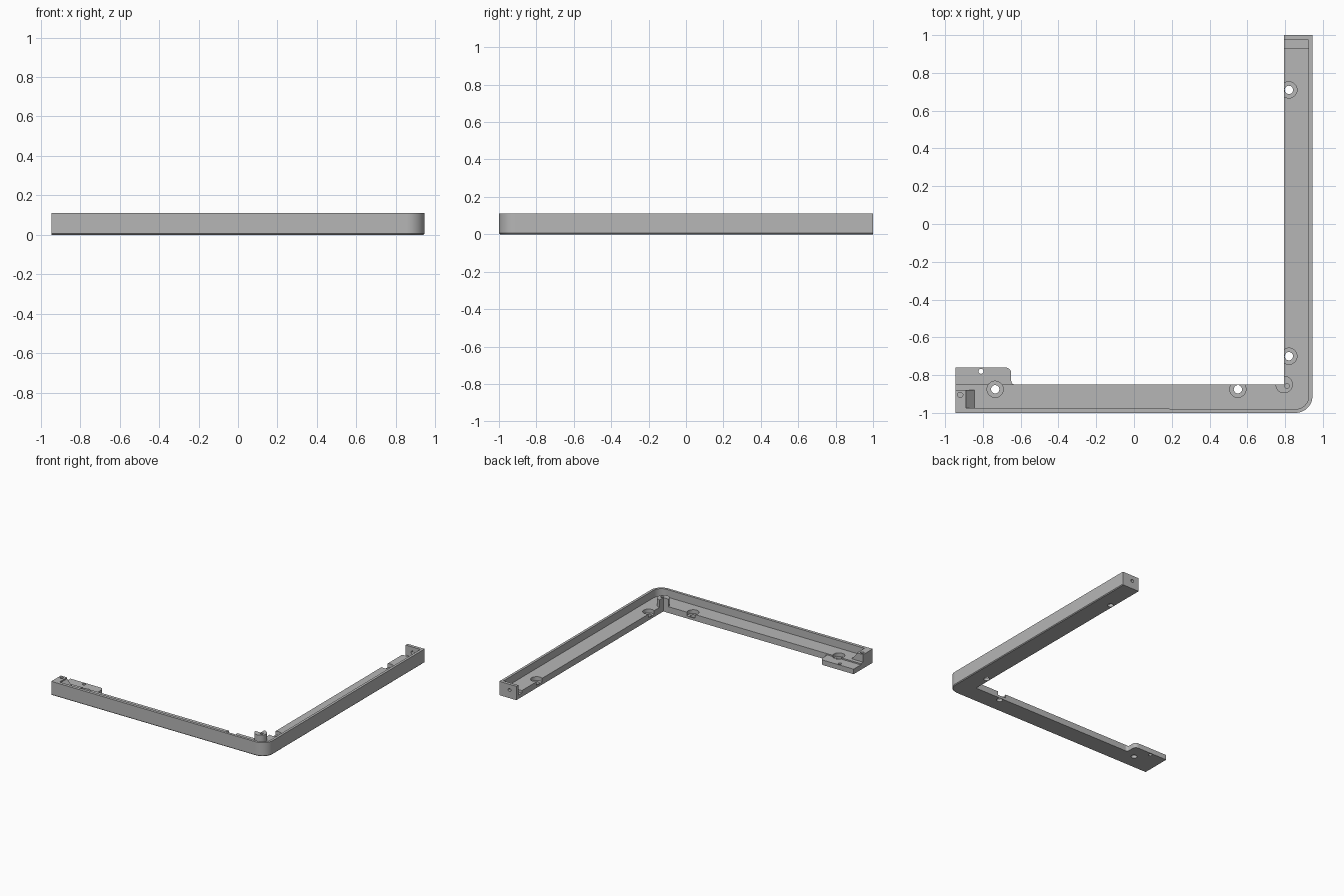
import bpy, bmesh
from math import pi, cos, sin

if "Cube" in bpy.data.objects:
    bpy.data.objects.remove(bpy.data.objects["Cube"], do_unlink=True)

grey = bpy.data.materials.new("plain_grey")
grey.use_nodes = True
grey.diffuse_color = (0.47, 0.47, 0.47, 1)
grey.node_tree.nodes["Principled BSDF"].inputs["Base Color"].default_value = grey.diffuse_color

X, Y, H = 0.945, 1.0, 0.11        # half width, half depth, wall height
IX, IY = 0.795, -0.85             # inner faces of the two arms
WALL, FLOOR = 0.02, 0.05


def arc(cx, cy, r, a0, a1, n=12):
    """Points on an arc, angles in degrees."""
    angles = [(a0 + (a1 - a0) * i / n) * pi / 180 for i in range(n + 1)]
    return [(cx + r * cos(a), cy + r * sin(a)) for a in angles]


def rect(x0, y0, x1, y1):
    return [(x0, y0), (x1, y0), (x1, y1), (x0, y1)]


def prism(name, pts, z0, z1, chamfer=0):
    """Extrude an outline; optionally chamfer the outer bottom edges."""
    bm = bmesh.new()
    face = bm.faces.new([bm.verts.new((x, y, z0)) for x, y in pts])
    new = bmesh.ops.extrude_face_region(bm, geom=[face])["geom"]
    for v in new:
        if isinstance(v, bmesh.types.BMVert):
            v.co.z = z1
    bmesh.ops.recalc_face_normals(bm, faces=bm.faces)
    if chamfer:
        def outer(v):
            return v.co.z < z0 + 1e-4 and (v.co.y < -0.91 or v.co.x > 0.86)
        edges = [e for e in bm.edges if all(outer(v) for v in e.verts)
                 and e.calc_length() > 1e-4
                 and not any(abs(e.verts[0].co[i] - e.verts[1].co[i]) < 1e-5
                             and e.verts[0].co[i] * s > 0.94
                             for i, s in ((0, -1), (1, 1)))]
        bmesh.ops.bevel(bm, geom=edges, offset=chamfer, segments=1, affect='EDGES')
    me = bpy.data.meshes.new(name)
    bm.to_mesh(me)
    bm.free()
    me.materials.append(grey)
    ob = bpy.data.objects.new(name, me)
    bpy.context.collection.objects.link(ob)
    return ob


def disc(name, x, y, r, z0, z1):
    return prism(name, arc(x, y, r, 0, 360, 32)[:-1], z0, z1)


def finish(ob, cutters=()):
    """Cut, apply and shade one part."""
    for c in cutters:
        mod = ob.modifiers.new("cut", 'BOOLEAN')
        mod.operation, mod.solver, mod.object = 'DIFFERENCE', 'EXACT', c
        c.hide_render = True
    bpy.ops.object.select_all(action='DESELECT')
    ob.select_set(True)
    bpy.context.view_layer.objects.active = ob
    bpy.ops.object.convert(target='MESH')
    bpy.ops.object.shade_smooth_by_angle(angle=0.5)


# L-shaped frame with a rounded outer corner
frame = prism("corner_frame", [(-X, -Y)] + arc(X - 0.09, -Y + 0.09, 0.09, -90, 0)
              + [(X, Y), (IX, Y), (IX, IY), (-X, IY)], 0, H, 0.006)

# Open channel behind the outer wall
channel = prism("channel_cutter", [(-0.89, -Y + 0.025)]
                + arc(X - 0.09, -Y + 0.09, 0.07, -90, 0)
                + [(X - WALL, 0.975), (IX - 0.1, 0.975), (IX - 0.1, IY + 0.1),
                   (-0.89, IY + 0.1)], FLOOR, H + 0.1)
end_ledge = prism("ledge_cutter", rect(-X - 0.1, -0.88, -0.85, IY + 0.1), FLOOR, H + 0.1)
end_groove = prism("groove_cutter", rect(IX - 0.1, 0.93, X - WALL, 0.975), 0.03, H)

# Screw recesses and through holes
screws = [(-0.735, -0.875), (0.55, -0.875), (0.82, -0.7), (0.82, 0.71)]
screw_cutters = []
for x, y in screws:
    screw_cutters.append(disc("recess_cutter", x, y, 0.043, 0.02, H + 0.1))
    screw_cutters.append(disc("hole_cutter", x, y, 0.022, -0.1, H))

# Pin holes in the two end blocks
block_pin = disc("pin_cutter", -0.92, -0.905, 0.014, 0.06, H + 0.1)
end_pin = disc("pin_cutter", 0, 0, 0.013, -0.1, 0.1)
end_pin.rotation_euler.x = pi / 2
end_pin.location = (0.855, Y, 0.065)
bpy.context.view_layer.update()

# Mounting tab at the end of the front arm
tab = prism("mounting_tab", [(-X, IY)] + arc(-0.63, -0.83, 0.02, 270, 180, 6)
            + arc(-0.68, -0.79, 0.03, 0, 90, 6) + [(-X, -0.76)], 0, 0.04)
tab_hole = disc("tab_hole_cutter", -0.81, -0.78, 0.013, -0.1, H)

finish(frame, [channel, end_ledge, end_groove, block_pin, end_pin] + screw_cutters)
finish(tab, [tab_hole] + screw_cutters[:2])

# Three-quarter post at the inner corner
post = prism("corner_post", [(IX, IY)] + arc(IX, IY, 0.046, 180, 450, 24), 0.02, H)
post_hole = disc("post_hole_cutter", 0.81, -0.858, 0.012, 0.04, H + 0.1)
finish(post, [post_hole])

# Sloped stop beside the end block
ramp = prism("end_ramp", rect(-0.89, -0.975, -0.845, -0.88), FLOOR, 0.1)
for v in ramp.data.vertices:
    if v.co.z > 0.09 and v.co.x > -0.86:
        v.co.z = FLOOR + 0.002
finish(ramp)

# Remove the helper cutters
for ob in list(bpy.data.objects):
    if "cutter" in ob.name:
        bpy.data.objects.remove(ob, do_unlink=True)
